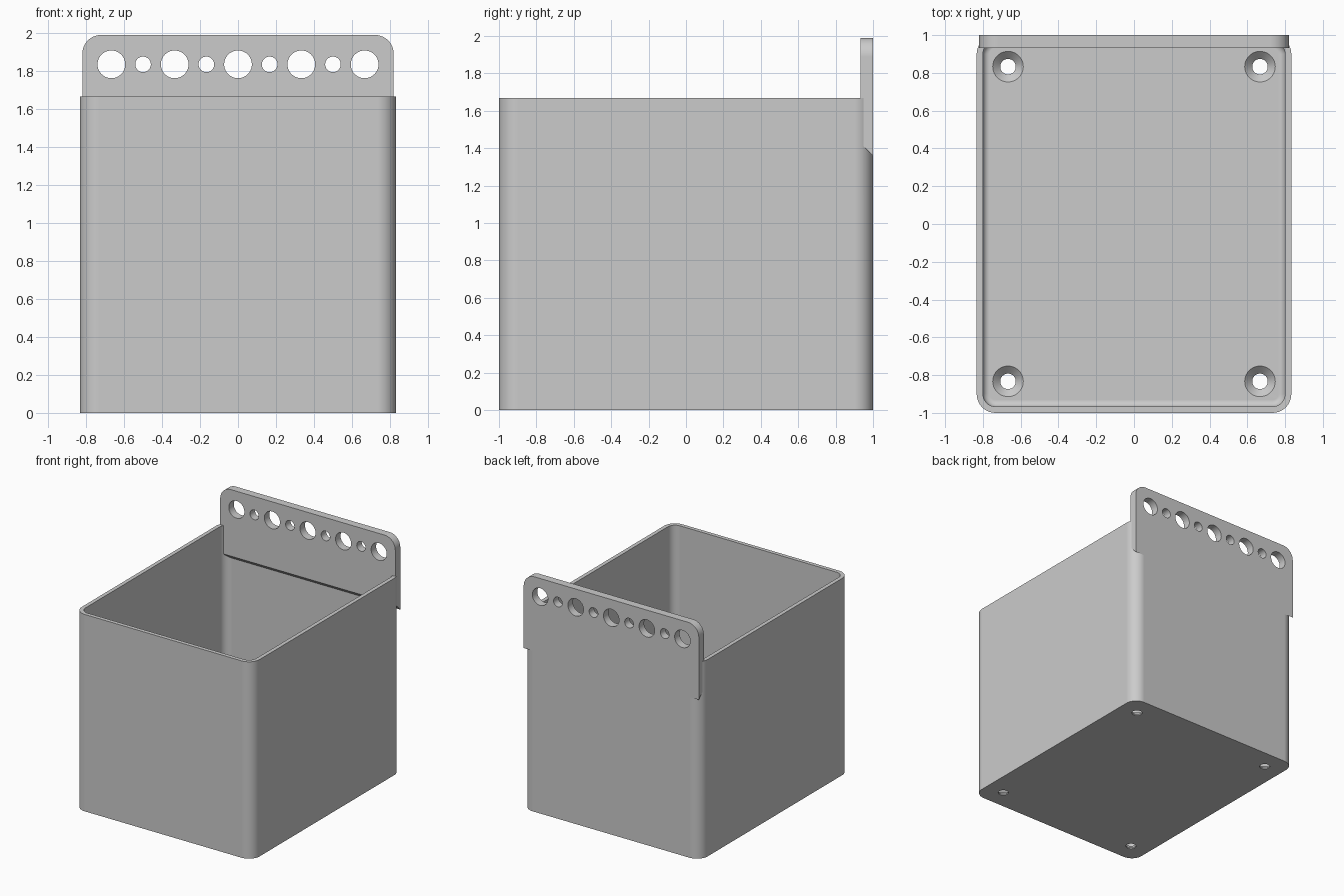
import bpy, bmesh
from math import cos, sin, pi, radians

if "Cube" in bpy.data.objects:
    bpy.data.objects.remove(bpy.data.objects["Cube"], do_unlink=True)

gray = bpy.data.materials.new("plain_gray")
gray.use_nodes = True
color = (0.6, 0.6, 0.6, 1)
gray.diffuse_color = color
gray.node_tree.nodes["Principled BSDF"].inputs["Base Color"].default_value = color

WALL, FLOOR, HEIGHT = 0.0333, 0.05, 1.667
HALF_X, HALF_Y, CORNER = 0.833, 1.0, 0.1
PLATE_FRONT, PLATE_TOP, PLATE_X = 0.933, 1.99, 0.82


def skin(name, rings):
    """Closed solid through a stack of matching point rings."""
    bm = bmesh.new()
    loops = [[bm.verts.new(p) for p in ring] for ring in rings]
    n = len(loops[0])
    for a, b in zip(loops, loops[1:]):
        for i in range(n):
            j = (i + 1) % n
            bm.faces.new((a[i], a[j], b[j], b[i]))
    bm.faces.new(loops[0][::-1])
    bm.faces.new(loops[-1])
    bmesh.ops.recalc_face_normals(bm, faces=bm.faces)
    mesh = bpy.data.meshes.new(name)
    bm.to_mesh(mesh)
    bm.free()
    obj = bpy.data.objects.new(name, mesh)
    obj.data.materials.append(gray)
    bpy.context.collection.objects.link(obj)
    return obj


def rounded_ring(hx, hy, r, z, steps=10):
    pts = []
    for k, (sx, sy) in enumerate(((1, 1), (-1, 1), (-1, -1), (1, -1))):
        for s in range(steps + 1):
            a = (k + s / steps) * pi / 2
            pts.append((sx * (hx - r) + r * cos(a), sy * (hy - r) + r * sin(a), z))
    return pts


def circle(x, y, z, r, axis="Z", n=40):
    angles = [2 * pi * i / n for i in range(n)]
    if axis == "Z":
        return [(x + r * cos(a), y + r * sin(a), z) for a in angles]
    return [(x + r * cos(a), y, z + r * sin(a)) for a in angles]


def combine(target, tool, operation):
    mod = target.modifiers.new(operation.lower(), "BOOLEAN")
    mod.operation, mod.solver, mod.object = operation, "EXACT", tool
    tool.hide_render = True
    bpy.context.view_layer.objects.active = target
    bpy.ops.object.modifier_apply(modifier=mod.name)
    bpy.data.objects.remove(tool, do_unlink=True)


# Bin shell
bin_body = skin("hanging_bin", [rounded_ring(HALF_X, HALF_Y, CORNER, z) for z in (0, HEIGHT)])

# Cavity with a filleted floor edge
fillet = 0.035
rings = []
for s in range(7):
    a = s / 6 * pi / 2
    inset = WALL + fillet * (1 - sin(a))
    rings.append(rounded_ring(HALF_X - inset, HALF_Y - inset, CORNER - inset,
                              FLOOR + fillet * (1 - cos(a))))
rings.append(rounded_ring(HALF_X - WALL, HALF_Y - WALL, CORNER - WALL, HEIGHT + 0.1))
combine(bin_body, skin("cavity_cutter", rings), "DIFFERENCE")


# Hanging plate with rounded top corners and sloped underside
def plate_ring(y, bottom):
    pts = [(-PLATE_X, y, bottom), (PLATE_X, y, bottom)]
    for k, side in enumerate((1, -1)):
        for s in range(13):
            a = (k + s / 12) * pi / 2
            pts.append((side * (PLATE_X - CORNER) + CORNER * cos(a), y,
                        PLATE_TOP - CORNER + CORNER * sin(a)))
    return pts


plate = skin("hanging_plate", [plate_ring(PLATE_FRONT, 1.427), plate_ring(HALF_Y, 1.36)])
combine(bin_body, plate, "UNION")

# Alternating large and small holes along the plate
for i in range(-4, 5):
    radius = 0.073 if i % 2 == 0 else 0.041
    hole = skin("plate_hole_cutter",
                [circle(i / 6, y, 1.835, radius, "Y") for y in (0.85, 1.1)])
    combine(bin_body, hole, "DIFFERENCE")

# Countersunk screw holes in the floor
for sx in (-1, 1):
    for sy in (-1, 1):
        x, y = sx * 0.667, sy * 0.833
        sink = skin("screw_hole_cutter", [
            circle(x, y, z, r) for z, r in
            ((-0.1, 0.041), (FLOOR - 0.04, 0.041), (FLOOR, 0.081), (FLOOR + 0.02, 0.081))])
        combine(bin_body, sink, "DIFFERENCE")

# Smooth curves, crisp edges, flat panels
bpy.ops.object.select_all(action="DESELECT")
bin_body.select_set(True)
bpy.context.view_layer.objects.active = bin_body
bpy.ops.object.shade_smooth_by_angle(angle=radians(30))
weighted = bin_body.modifiers.new("flat_panels", "WEIGHTED_NORMAL")
weighted.keep_sharp = True
